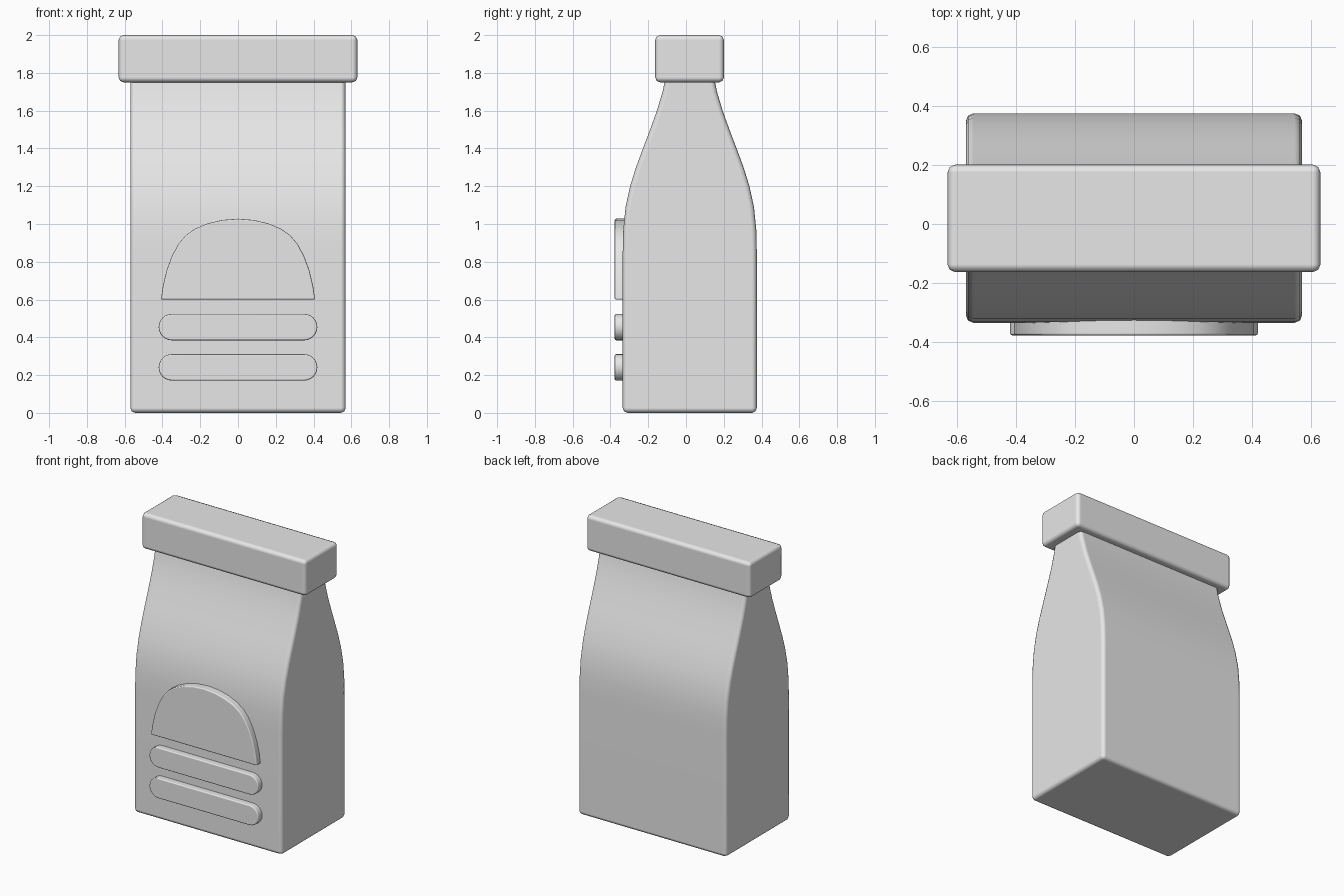
import bpy
import math

cube = bpy.data.objects.get("Cube")
if cube:
    bpy.data.objects.remove(cube, do_unlink=True)

# Single flat colour
grey = bpy.data.materials.new("light_grey")
grey.use_nodes = True
grey.diffuse_color = (0.8, 0.8, 0.8, 1)
grey.node_tree.nodes["Principled BSDF"].inputs["Base Color"].default_value = (0.8, 0.8, 0.8, 1)


def prism(name, outline, start, end, axis, bevel, segments=1):
    """Extrude a 2D outline along x (outline is y, z) or y (outline is x, z)."""
    def point(p, t):
        return (t, p[0], p[1]) if axis == "x" else (p[0], t, p[1])

    n = len(outline)
    verts = [point(p, t) for t in (start, end) for p in outline]
    faces = [list(range(n)), list(range(2 * n - 1, n - 1, -1))]
    faces += [(i, i + n, (i + 1) % n + n, (i + 1) % n) for i in range(n)]
    mesh = bpy.data.meshes.new(name)
    mesh.from_pydata(verts, [], faces)
    mesh.materials.append(grey)
    obj = bpy.data.objects.new(name, mesh)
    bpy.context.collection.objects.link(obj)

    # Consistent outward normals, then softened edges
    bpy.ops.object.select_all(action="DESELECT")
    obj.select_set(True)
    bpy.context.view_layer.objects.active = obj
    bpy.ops.object.mode_set(mode="EDIT")
    bpy.ops.mesh.select_all(action="SELECT")
    bpy.ops.mesh.normals_make_consistent(inside=False)
    bpy.ops.object.mode_set(mode="OBJECT")
    bpy.ops.object.shade_smooth()
    mod = obj.modifiers.new("soft_edges", "BEVEL")
    mod.width = bevel
    mod.segments = segments
    mod.limit_method = "ANGLE"
    mod.angle_limit = math.radians(40)
    mod.harden_normals = True
    return obj


def mirrored(half, centre=0):
    """Right half listed bottom to top, reflected to close the outline."""
    right = [(centre + a, z) for a, z in half]
    left = [(centre - a, z) for a, z in reversed(half) if a > 0]
    return right + left


# Bag body: straight lower part, shoulders curving in to the neck
body_half = [(0.355, 0), (0.355, 0.85), (0.352, 0.97), (0.34, 1.09),
             (0.316, 1.2), (0.285, 1.3), (0.248, 1.4), (0.21, 1.5),
             (0.174, 1.6), (0.144, 1.7), (0.128, 1.78)]
prism("bag_body", mirrored(body_half, 0.02), -0.57, 0.57, "x", 0.026, 2)

# Folded top
fold_half = [(0.182, 1.75), (0.182, 2.0)]
prism("folded_top", mirrored(fold_half, 0.019), -0.632, 0.632, "x", 0.026, 2)

# Raised dome on the front
dome_half = [(0.408, 0.6), (0.398, 0.67), (0.378, 0.755), (0.35, 0.83),
             (0.315, 0.895), (0.275, 0.942), (0.225, 0.976),
             (0.16, 1.003), (0.085, 1.021), (0, 1.028)]
prism("front_dome", mirrored(dome_half), -0.378, -0.29, "y", 0.008, 2)

# Two raised rounded bars below the dome
radius, reach, steps = 0.07, 0.35, 12
for name, height in (("lower_bar", 0.241), ("upper_bar", 0.454)):
    half = []
    for i in range(steps + 1):
        a = math.pi * (i / steps - 0.5)
        half.append((reach + radius * math.cos(a), height + radius * math.sin(a)))
    prism(name, mirrored(half), -0.378, -0.31, "y", 0.008, 2)
